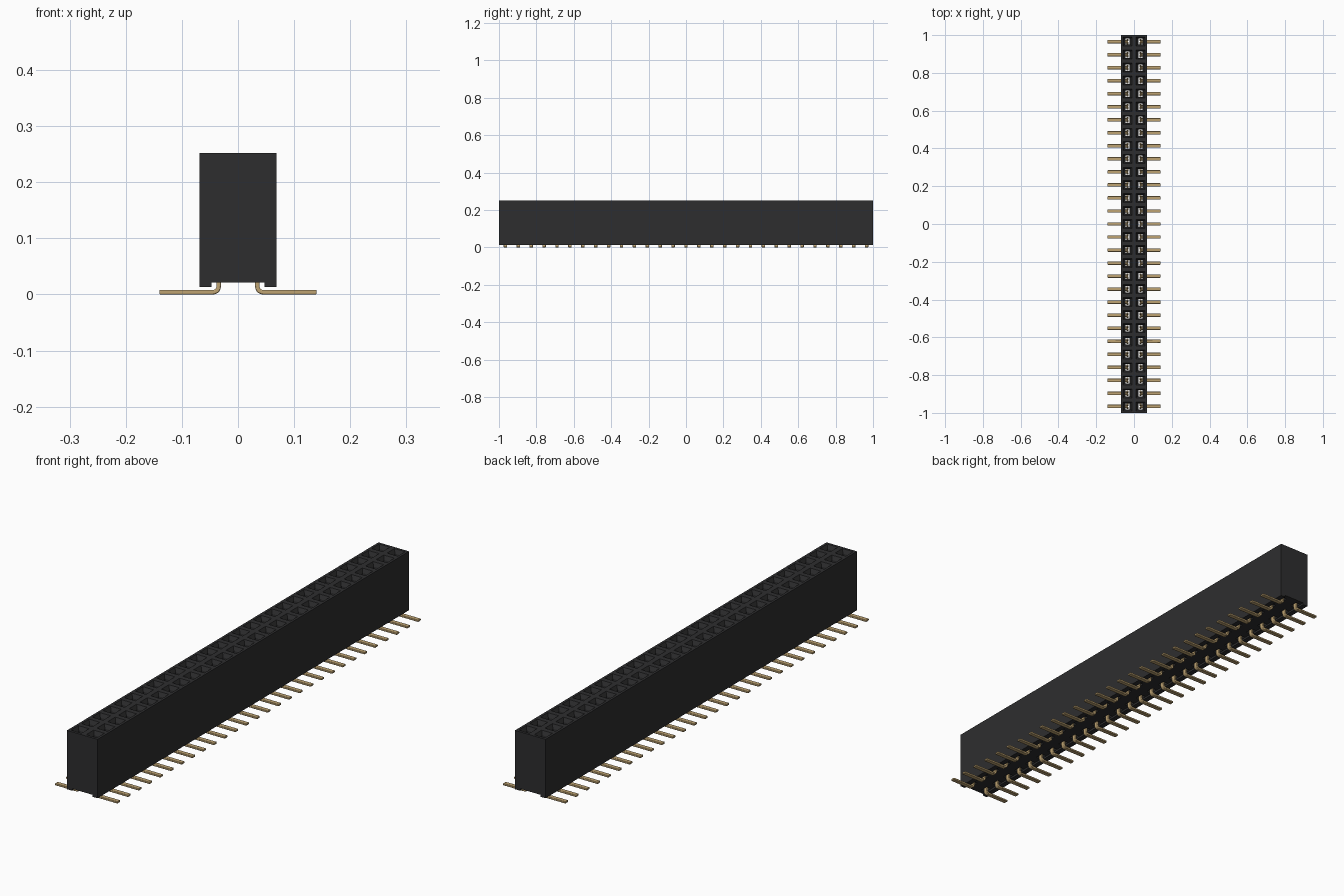
import bpy, bmesh, math
from mathutils import Vector

cube = bpy.data.objects.get("Cube")
if cube:
    bpy.data.objects.remove(cube, do_unlink=True)

COUNT = 29
PITCH = 2.0 / COUNT
ROW_X = PITCH / 2            # each row sits half a pitch from the centre
FIRST_Y = -1 + PITCH / 2


def material(name, rgb, rough, metal=0.0):
    m = bpy.data.materials.new(name)
    m.use_nodes = True
    m.diffuse_color = (*rgb, 1)
    bsdf = next(n for n in m.node_tree.nodes if n.type == 'BSDF_PRINCIPLED')
    bsdf.inputs["Base Color"].default_value = (*rgb, 1)
    bsdf.inputs["Roughness"].default_value = rough
    bsdf.inputs["Metallic"].default_value = metal
    return m


black = material("black plastic", (0.027, 0.027, 0.028), 0.6)
gold = material("gold plating", (0.52, 0.37, 0.17), 0.4)


def make_object(name, bm, mat):
    bmesh.ops.recalc_face_normals(bm, faces=bm.faces)
    me = bpy.data.meshes.new(name)
    bm.to_mesh(me)
    bm.free()
    ob = bpy.data.objects.new(name, me)
    ob.data.materials.append(mat)
    bpy.context.collection.objects.link(ob)
    return ob


def extrude_y(bm, profile, y0, y1):
    """Prism from a closed x-z profile."""
    face = bm.faces.new([bm.verts.new((x, y0, z)) for x, z in profile])
    new = bmesh.ops.extrude_face_region(bm, geom=[face])["geom"]
    bmesh.ops.translate(bm, vec=(0, y1 - y0, 0),
                        verts=[g for g in new if isinstance(g, bmesh.types.BMVert)])


def ribbon(path, thick):
    """Closed outline of constant thickness around an open 2D path."""
    pts = [Vector(p) for p in path]
    left, right = [], []
    for i, p in enumerate(pts):
        d = (pts[min(i + 1, len(pts) - 1)] - pts[max(i - 1, 0)]).normalized()
        n = Vector((-d.y, d.x)) * thick / 2
        left.append(p + n)
        right.append(p - n)
    return [tuple(p) for p in left + right[::-1]]


def repeat(ob):
    """Repeat along the row and mirror to the second row."""
    arr = ob.modifiers.new("Row", 'ARRAY')
    arr.count = COUNT
    arr.use_relative_offset = False
    arr.use_constant_offset = True
    arr.constant_offset_displace = (0, PITCH, 0)
    ob.modifiers.new("Second row", 'MIRROR').use_mirror_merge = False


# Housing: block with a shallow channel along its underside
bm = bmesh.new()
W, TOP = 0.0685, 0.252
extrude_y(bm, [(-W, 0.013), (-W, TOP), (W, TOP), (W, 0.013),
               (0.047, 0.013), (0.047, 0.021), (-0.047, 0.021), (-0.047, 0.013)], -1, 1)
housing = make_object("housing", bm, black)

# Socket cutter: chamfered square mouth, straight shaft, slot at the base
bm = bmesh.new()
rings = []
for z, hx, hy in [(0.262, 0.0285, 0.0285), (0.236, 0.0165, 0.0165), (0.06, 0.0165, 0.0165),
                  (0.059, 0.0105, 0.0165), (0.016, 0.0105, 0.0165)]:
    rings.append([bm.verts.new((ROW_X + sx * hx, FIRST_Y + sy * hy, z))
                  for sx, sy in ((-1, -1), (1, -1), (1, 1), (-1, 1))])
bm.faces.new(rings[0])
bm.faces.new(rings[-1])
for a, b in zip(rings, rings[1:]):
    for i in range(4):
        j = (i + 1) % 4
        bm.faces.new((a[i], a[j], b[j], b[i]))
cutter = make_object("socket_cutter", bm, black)
cutter.hide_render = True
repeat(cutter)

cut = housing.modifiers.new("Sockets", 'BOOLEAN')
cut.object = cutter
cut.solver = 'EXACT'
bpy.context.view_layer.objects.active = housing
housing.select_set(True)
bpy.ops.object.modifier_apply(modifier=cut.name)
bpy.data.objects.remove(cutter, do_unlink=True)

# Solder legs: flat foot, rounded bend, short riser into the housing
bm = bmesh.new()
T, R = 0.008, 0.010
path = [(0.14, T / 2)]
for k in range(7):
    a = -math.pi / 2 - k * math.pi / 12
    path.append((ROW_X + R + R * math.cos(a), T / 2 + R + R * math.sin(a)))
path.append((ROW_X, 0.055))
extrude_y(bm, ribbon(path, T), FIRST_Y - 0.009, FIRST_Y + 0.009)
legs = make_object("solder_legs", bm, gold)
bev = legs.modifiers.new("Soft edges", 'BEVEL')
bev.width = 0.0018
bev.segments = 2
bev.limit_method = 'ANGLE'
bev.angle_limit = math.radians(40)
repeat(legs)

# Spring contacts: wide base plate and two facing blades pinched near the top
bm = bmesh.new()
extrude_y(bm, [(ROW_X - 0.004, 0.03), (ROW_X + 0.004, 0.03),
               (ROW_X + 0.004, 0.07), (ROW_X - 0.004, 0.07)],
          FIRST_Y - 0.015, FIRST_Y + 0.015)
for side in (-1, 1):
    blade = [(0.013, 0.06), (0.012, 0.10), (0.005, 0.19), (0.004, 0.20), (0.009, 0.222)]
    outline = ribbon(blade, 0.004)
    face = bm.faces.new([bm.verts.new((ROW_X - 0.006, FIRST_Y + side * y, z))
                         for y, z in outline])
    new = bmesh.ops.extrude_face_region(bm, geom=[face])["geom"]
    bmesh.ops.translate(bm, vec=(0.012, 0, 0),
                        verts=[g for g in new if isinstance(g, bmesh.types.BMVert)])
contacts = make_object("spring_contacts", bm, gold)
repeat(contacts)

# Smooth the bends while keeping hard edges
bpy.ops.object.select_all(action='DESELECT')
legs.select_set(True)
bpy.context.view_layer.objects.active = legs
bpy.ops.object.shade_smooth_by_angle(angle=math.radians(35))
